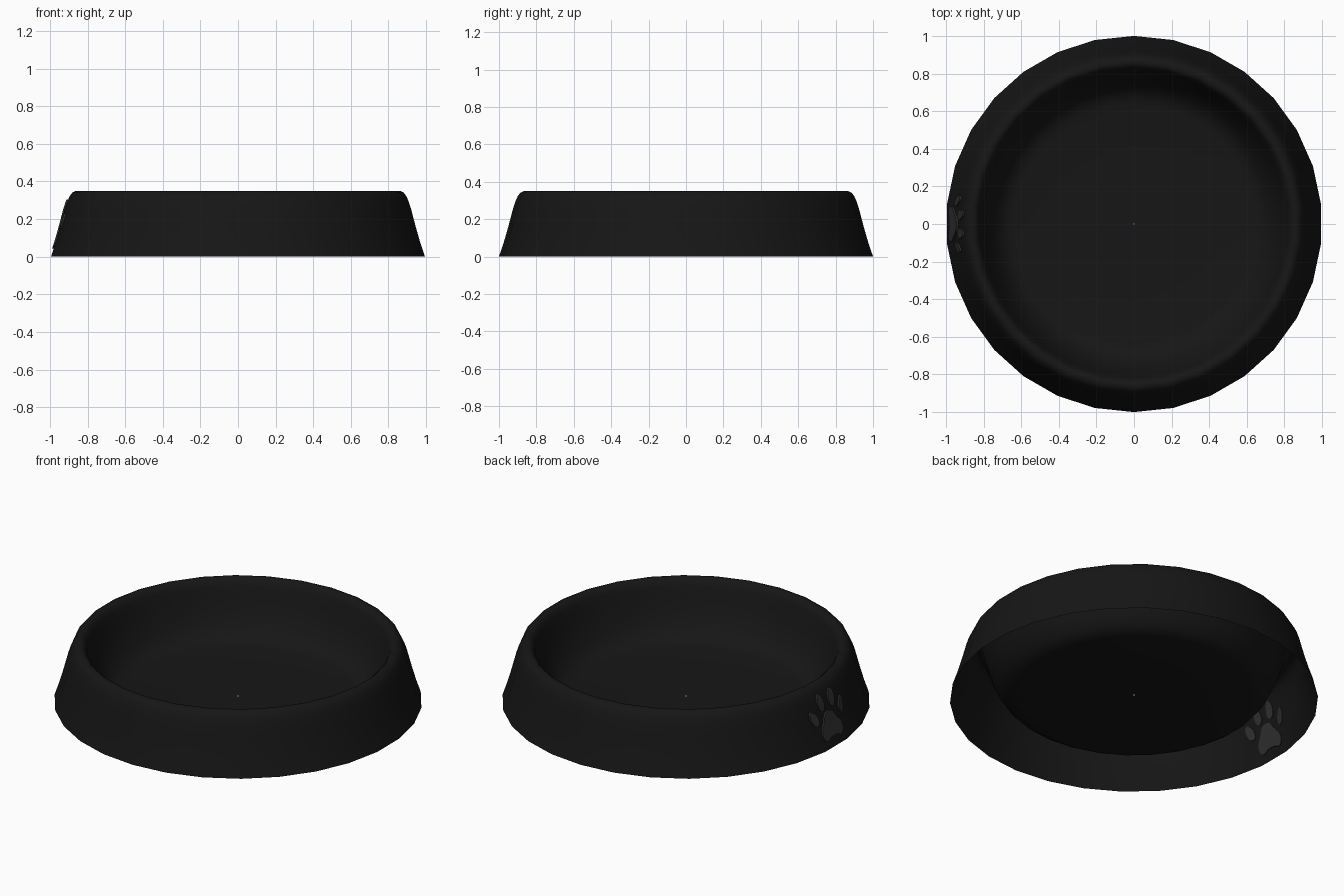
import bpy, bmesh, math
from mathutils import Vector

if "Cube" in bpy.data.objects:
    bpy.data.objects.remove(bpy.data.objects["Cube"])

SIDES = 30
STEP = 2 * math.pi / SIDES
# outer wall (bottom to rim), then dish wall and floor: (radius, z)
OUTER = [(1.0, 0), (0.976, 0.07), (0.954, 0.145), (0.938, 0.205), (0.925, 0.255),
         (0.912, 0.295), (0.9, 0.322), (0.886, 0.341), (0.868, 0.35)]
DISH = [(0.85, 0.348), (0.835, 0.336), (0.823, 0.31), (0.806, 0.25), (0.782, 0.18),
        (0.748, 0.11), (0.71, 0.062), (0.675, 0.04), (0.635, 0.03), (0.3, 0.03), (0.004, 0.03)]


def material(name, v):
    m = bpy.data.materials.new(name)
    m.diffuse_color = (v, v, v, 1)
    m.use_nodes = True
    m.node_tree.nodes["Principled BSDF"].inputs["Base Color"].default_value = m.diffuse_color
    return m


def finish(bm, name, mat, angle):
    bmesh.ops.recalc_face_normals(bm, faces=bm.faces)
    me = bpy.data.meshes.new(name)
    bm.to_mesh(me)
    bm.free()
    ob = bpy.data.objects.new(name, me)
    bpy.context.collection.objects.link(ob)
    me.materials.append(mat)
    bpy.ops.object.select_all(action='DESELECT')
    ob.select_set(True)
    bpy.context.view_layer.objects.active = ob
    bpy.ops.object.shade_smooth_by_angle(angle=math.radians(angle))
    return ob


def bridge(bm, a, b):
    n = len(a)
    for i in range(n):
        j = (i + 1) % n
        bm.faces.new((a[i], a[j], b[j], b[i]))


black = material("black_plastic", 0.008)
grey = material("grey_print", 0.03)

# bowl: single skin, open underneath, corners on the y axis
bm = bmesh.new()
rings = [[bm.verts.new((r * math.sin(i * STEP), r * math.cos(i * STEP), z))
          for i in range(SIDES)] for r, z in OUTER + DISH]
for a, b in zip(rings, rings[1:]):
    bridge(bm, a, b)
finish(bm, "bowl", black, 50)


# point on the left outer wall, pushed out by off
def wall(y, z, off):
    for (r0, z0), (r1, z1) in zip(OUTER, OUTER[1:]):
        if z <= z1:
            r = r0 + (r1 - r0) * (z - z0) / (z1 - z0)
            break
    d = (r + off) * math.cos(STEP / 2)
    return Vector((-min(d, (d - abs(y) * math.sin(STEP)) / math.cos(STEP)), y, z))


# thin plate following the wall, seen from both sides of the skin
def plate(name, outline, cy, cz):
    bm = bmesh.new()
    layers = []
    for off in (0.009, -0.004):
        loops = [[bm.verts.new(wall(cy + (y - cy) * s, cz + (z - cz) * s, off))
                  for y, z in outline] for s in (0.3, 0.65, 1)]
        mid = bm.verts.new(wall(cy, cz, off))
        n = len(outline)
        for i in range(n):
            bm.faces.new((mid, loops[0][i], loops[0][(i + 1) % n]))
        bridge(bm, loops[0], loops[1])
        bridge(bm, loops[1], loops[2])
        layers.append(loops[2])
    bridge(bm, layers[0], layers[1])
    finish(bm, name, grey, 40)


# closed smooth curve through points
def smooth(pts, sub=4):
    out, n = [], len(pts)
    for i in range(n):
        p0, p1, p2, p3 = (Vector(pts[(i + k) % n]) for k in (-1, 0, 1, 2))
        for k in range(sub):
            t = k / sub
            out.append(tuple(0.5 * (2 * p1 + (p2 - p0) * t + (2 * p0 - 5 * p1 + 4 * p2 - p3) * t * t
                                    + (3 * p1 - p0 - 3 * p2 + p3) * t ** 3)))
    return out


# main paw pad
half = [(0.035, 0.183), (0.06, 0.145), (0.09, 0.105), (0.09, 0.065), (0.063, 0.045), (0.03, 0.056)]
pad = [(0, 0.195)] + half + [(0, 0.059)] + [(-y, z) for y, z in reversed(half)]
plate("paw_pad", smooth(pad), 0, 0.115)

# four toes, fanned outwards
for side, tag in ((1, "back"), (-1, "front")):
    for part, cy, cz, w, h, tilt in (("inner", 0.05, 0.255, 0.027, 0.05, 6),
                                     ("outer", 0.125, 0.188, 0.025, 0.045, 22)):
        t = math.radians(tilt)
        pts = []
        for k in range(20):
            a = k * math.pi / 10
            u, v = w * math.cos(a) * (1 - 0.15 * math.sin(a)), h * math.sin(a)
            pts.append((side * (cy + u * math.cos(t) + v * math.sin(t)),
                        cz - u * math.sin(t) + v * math.cos(t)))
        plate(f"{part}_toe_{tag}", pts, side * cy, cz)
